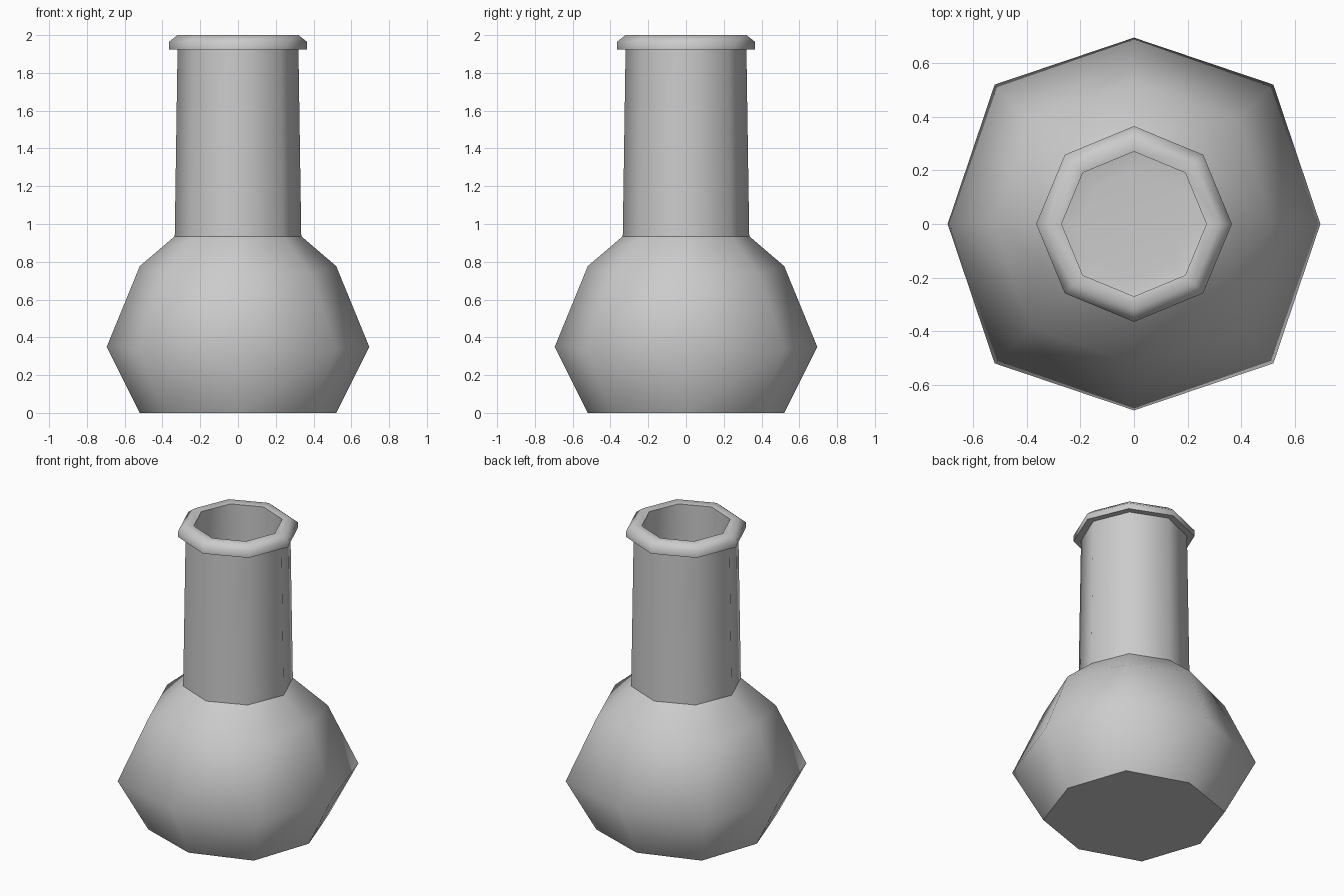
import bpy, bmesh
from math import sin, cos, pi

if "Cube" in bpy.data.objects:
    bpy.data.objects.remove(bpy.data.objects["Cube"])


def lathe(name, rings, sharp=(), cap_first=False, cap_last=False):
    """Eight-sided shell. Ring = (axis radius, axis z[, diagonal radius, diagonal z])."""
    bm = bmesh.new()
    loops = []
    for ring in rings:
        ra, za = ring[:2]
        rd, zd = ring[2:] if len(ring) == 4 else (ra, za)
        loop = []
        for k in range(8):
            r, z = (rd, zd) if k % 2 else (ra, za)
            loop.append(bm.verts.new((r * cos(k * pi / 4), r * sin(k * pi / 4), z)))
        loops.append(loop)
    for a, b in zip(loops, loops[1:]):
        for k in range(8):
            n = (k + 1) % 8
            bm.faces.new((a[k], a[n], b[n], b[k]))
    if cap_first:
        bm.faces.new(loops[0][::-1])
    if cap_last:
        bm.faces.new(loops[-1])
    for f in bm.faces:
        f.smooth = True
    for i in sharp:
        for k in range(8):
            bm.edges.get((loops[i][k], loops[i][(k + 1) % 8])).smooth = False
    mesh = bpy.data.meshes.new(name)
    bm.to_mesh(mesh)
    bm.free()
    obj = bpy.data.objects.new(name, mesh)
    bpy.context.collection.objects.link(obj)
    return obj


# Rounded bulb with a flat base, slightly squared in plan
lathe("bulb", [
    (0.52, 0.0, 0.548, 0.0),
    (0.695, 0.35, 0.735, 0.335),
    (0.52, 0.777, 0.548, 0.735),
    (0.335, 0.935),
], sharp=[0], cap_first=True)

# Slightly tapering neck
lathe("neck", [(0.335, 0.935), (0.32, 1.927)])

# Flared lip around the mouth
lathe("lip", [
    (0.32, 1.927), (0.365, 1.925), (0.365, 1.965), (0.32, 2.0), (0.27, 1.992),
], sharp=[1])

# Hollow inside: neck bore, bulb wall and dished floor
lathe("inner_lining", [
    (0.27, 1.992), (0.285, 0.92),
    (0.48, 0.75, 0.505, 0.71),
    (0.645, 0.35, 0.68, 0.335),
    (0.48, 0.07, 0.505, 0.07),
    (0.2, 0.05),
], sharp=[0, 1], cap_last=True)
